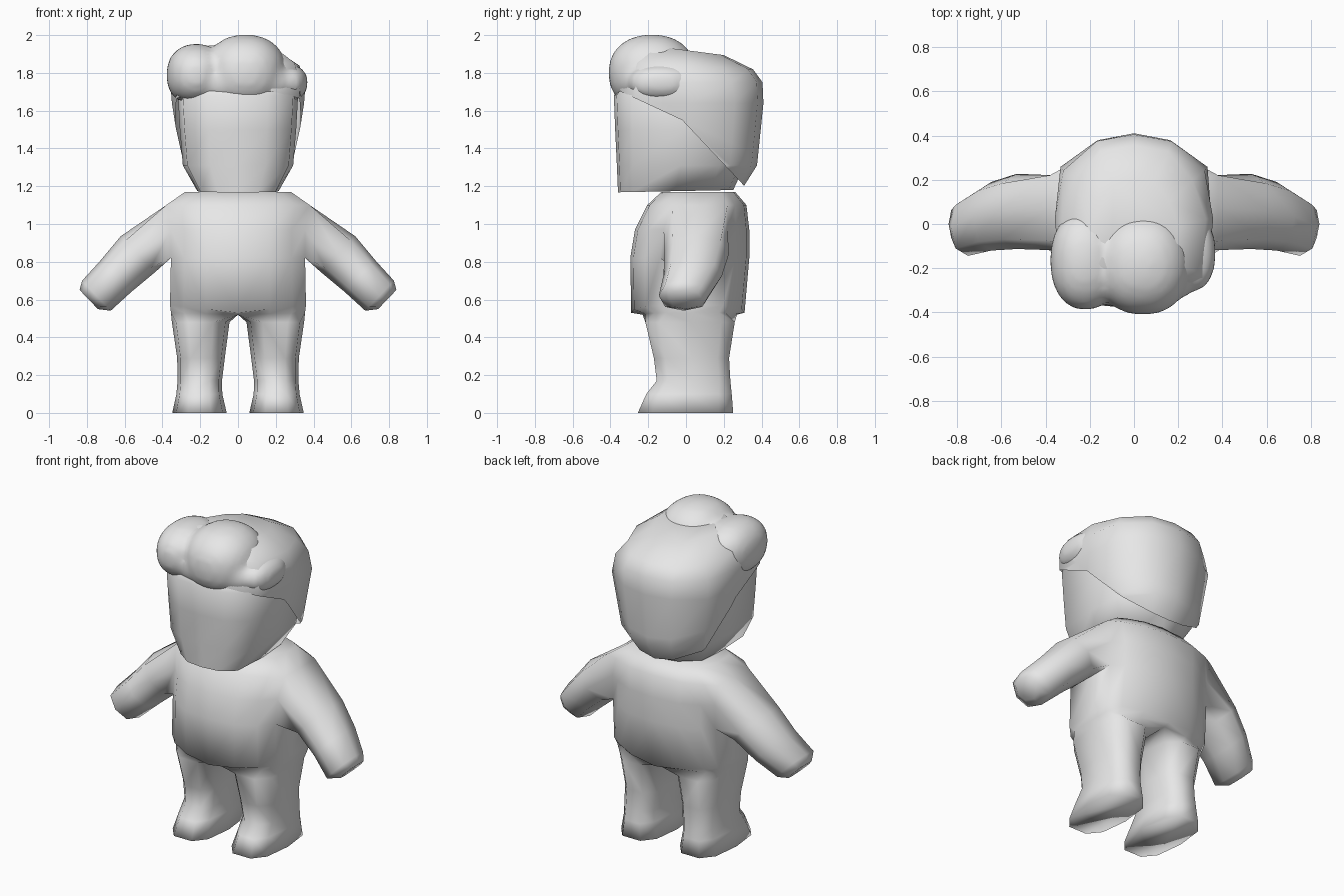
import bpy, bmesh, math
from mathutils import Vector

cube = bpy.data.objects.get("Cube")
if cube:
    bpy.data.objects.remove(cube, do_unlink=True)

grey = bpy.data.materials.new("plain grey")
grey.use_nodes = True
grey.diffuse_color = (0.8, 0.8, 0.8, 1)
for node in grey.node_tree.nodes:
    if node.type == 'BSDF_PRINCIPLED':
        node.inputs["Base Color"].default_value = (0.8, 0.8, 0.8, 1)


def finish(name, bm, angle=60):
    """Turn a bmesh into a smooth-shaded object."""
    bmesh.ops.recalc_face_normals(bm, faces=bm.faces[:])
    me = bpy.data.meshes.new(name)
    bm.to_mesh(me)
    bm.free()
    me.materials.append(grey)
    ob = bpy.data.objects.new(name, me)
    bpy.context.collection.objects.link(ob)
    bpy.ops.object.select_all(action='DESELECT')
    ob.select_set(True)
    bpy.context.view_layer.objects.active = ob
    bpy.ops.object.shade_smooth_by_angle(angle=math.radians(angle))
    return ob


def ring(bm, points):
    return [bm.verts.new(p) for p in points]


def skin(bm, a, b, closed=True, skip=()):
    """Join two rings with quads."""
    n = len(a)
    for i in range(n if closed else n - 1):
        if i not in skip:
            j = (i + 1) % n
            bm.faces.new((a[i], a[j], b[j], b[i]))


def power(v, p):
    return math.copysign(abs(v) ** p, v)


# Head outline: right half from face centre to back centre, then mirrored
half = [(0, -1), (.5, -.96), (.92, -.75), (1, 0), (.95, .61), (.47, .92), (0, 1)]
head_outline = half + [(-u, v) for u, v in half[-2:0:-1]]


def head_loft(rings):
    """Rings of (z, half width, front y, back y, slope along y, back corner scale)."""
    bm = bmesh.new()
    loops = []
    for z, hx, y0, y1, slope, corner in rings:
        c, h = (y0 + y1) / 2, (y1 - y0) / 2
        pts = []
        for u, v in head_outline:
            s = corner if v == .61 else 1
            y = c + h * v * s
            pts.append((hx * u * s, y, z + slope * y))
        loops.append(ring(bm, pts))
    for a, b in zip(loops, loops[1:]):
        skin(bm, a, b)
    bm.faces.new(loops[0])
    bm.faces.new(loops[-1])
    return bm


# Body: half outline from front centre round the side to back centre
outline = [(0, -1), (.47, -.95), (.8, -.75), (1, -.5), (1, .06),
           (1, .62), (.81, .77), (.47, .95), (0, 1)]


def torso_ring(bm, z, hx, y0, y1, z_mid=None):
    c, h = (y0 + y1) / 2, (y1 - y0) / 2
    zm = z if z_mid is None else z_mid
    return ring(bm, [(hx * u, c + h * v, zm + (z - zm) * u) for u, v in outline])


bm = bmesh.new()
levels = [torso_ring(bm, *r) for r in (
    (.53, .355, -.23, .27, .52), (.57, .36, -.29, .31, .53),
    (.82, .355, -.295, .335), (.97, .355, -.27, .335),
    (1.10, .38, -.205, .32), (1.17, .28, -.13, .26))]
for i, (a, b) in enumerate(zip(levels, levels[1:])):
    skin(bm, a, b, closed=False, skip=(3, 4) if i in (2, 3) else ())
bm.faces.new(levels[-1])

# Arm, grown out of the opening in the torso side
low, mid, high = levels[2:5]
prev = [low[3], low[4], low[5], mid[5], high[5], high[4], high[3], mid[3]]
up = Vector((.69, 0, .72))
for x, y, z, h_y, h_up in ((.53, .057, .84, .17, .132), (.645, .035, .725, .155, .117),
                           (.75, -.012, .62, .132, .11), (.79, .0, .60, .085, .07)):
    pts = []
    for k in range(8):
        t = math.radians(225 + 45 * k)
        pts.append(Vector((x, y + h_y * power(math.cos(t), .85), z))
                   + up * h_up * power(math.sin(t), .85))
    cur = ring(bm, pts)
    skin(bm, prev, cur)
    prev = cur
bm.faces.new(prev)

# Leg and foot, grown out of the torso bottom
crotch = bm.verts.new((0, .02, .52))
prev = levels[0] + [crotch]
for z, x0, x1, y0, y1 in ((.48, .045, .35, -.215, .258), (.29, .07, .322, -.17, .228),
                          (.17, .085, .32, -.155, .235), (.10, .083, .326, -.21, .242),
                          (0, .06, .348, -.255, .25)):
    pts = []
    for k in range(10):
        t = math.radians(216 + 36 * k)
        pts.append(((x0 + x1) / 2 + (x1 - x0) / 2 * power(math.cos(t), .72),
                    (y0 + y1) / 2 + (y1 - y0) / 2 * power(math.sin(t), .75) / .963, z))
    cur = ring(bm, pts)
    skin(bm, prev, cur)
    prev = cur
bm.faces.new(prev)
body = finish("body", bm, angle=120)
mirror = body.modifiers.new("mirror", 'MIRROR')
mirror.merge_threshold = 0.002

# Head
finish("head", head_loft((
    (1.175, .215, -.36, .25, .02, 1), (1.31, .292, -.366, .31, 0, 1),
    (1.50, .308, -.375, .35, 0, 1), (1.68, .318, -.382, .36, 0, .97),
    (1.76, .28, -.33, .34, 0, .9))))

# Hair shell, cut along a bent hairline that drops towards the nape
bm = head_loft((
    (1.19, .23, -.33, .30, 0, 1), (1.31, .298, -.35, .376, 0, 1),
    (1.64, .35, -.37, .41, 0, 1), (1.75, .358, -.36, .405, 0, .94),
    (1.84, .325, -.31, .355, -.06, .86), (1.92, .20, -.22, .20, -.13, .85)))
hairline = [((-.30, 1.68), (-.02, 1.55)), ((-.02, 1.55), (.31, 1.20))]
planes = []
for (ya, za), (yb, zb) in hairline:
    planes.append((Vector((0, ya, za)), Vector((0, za - zb, yb - ya)).normalized()))
for co, no in planes:
    bmesh.ops.bisect_plane(bm, geom=bm.verts[:] + bm.edges[:] + bm.faces[:],
                           plane_co=co, plane_no=no)
doomed = [f for f in bm.faces
          if all((f.calc_center_median() - co).dot(no) < 0 for co, no in planes)]
bmesh.ops.delete(bm, geom=doomed, context='FACES')
finish("hair_shell", bm)

# Front locks: rounded lumps with flattened undersides, fused into one fringe
bm = bmesh.new()
for centre, size in (
        ((.04, -.18, 1.80), (.218, .232, .204)),     # middle lock
        ((-.22, -.165, 1.79), (.16, .225, .165)),    # right lock
        ((.265, -.13, 1.748), (.105, .175, .098)),   # left lock
        ((.0, -.19, 1.75), (.32, .19, .13))):        # core behind the locks
    lump = bmesh.ops.create_icosphere(bm, subdivisions=3, radius=1)["verts"]
    for v in lump:
        v.co = Vector(centre) + Vector(power(a, .9) * b for a, b in zip(v.co, size))
        v.co.z = max(v.co.z, 1.65)
fringe = finish("fringe", bm)
remesh = fringe.modifiers.new("fuse", 'REMESH')
remesh.mode = 'VOXEL'
remesh.voxel_size = 0.02
remesh.use_smooth_shade = True
soften = fringe.modifiers.new("soften", 'SMOOTH')
soften.factor = 0.5
soften.iterations = 6
